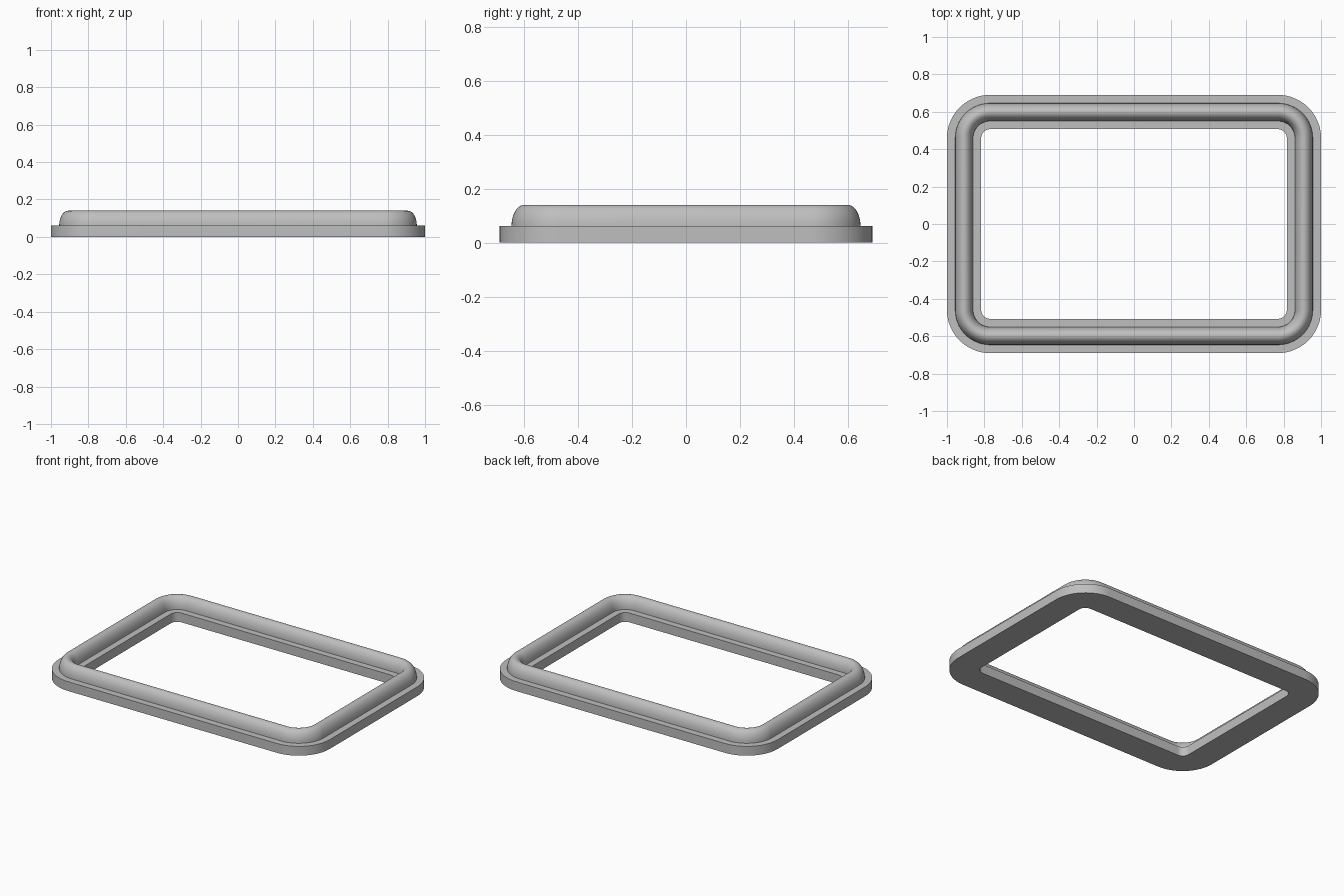
import bpy, bmesh, math

if "Cube" in bpy.data.objects:
    bpy.data.objects.remove(bpy.data.objects["Cube"])

HALF_X, HALF_Y, CORNER = 1.0, 0.69, 0.23   # outer outline
WIDTH, BASE_H, TOP = 0.183, 0.062, 0.14    # band width, flange and bead height
MID, BEAD_R = 0.092, 0.048                 # bead centre and half width
ARC, ROUND = 16, 20                        # steps per corner and over the bead

grey = bpy.data.materials.new("grey")
grey.diffuse_color = (0.52, 0.52, 0.52, 1)
grey.use_nodes = True
grey.node_tree.nodes["Principled BSDF"].inputs["Base Color"].default_value = grey.diffuse_color


def outline(inset):
    """Rounded rectangle moved inward by inset, keeping concentric corners."""
    r = CORNER - inset
    points = []
    for k, (sx, sy) in enumerate([(1, 1), (-1, 1), (-1, -1), (1, -1)]):
        for i in range(ARC + 1):
            a = math.pi / 2 * (k + i / ARC)
            points.append((sx * (HALF_X - CORNER) + r * math.cos(a),
                           sy * (HALF_Y - CORNER) + r * math.sin(a)))
    return points


# Cross-section as (inset, height): flat flange with a domed bead on top
profile = [(0, 0), (0, BASE_H)]
for i in range(ROUND + 1):
    a = math.pi * i / ROUND
    profile.append((MID - BEAD_R * math.cos(a),
                    BASE_H + (TOP - BASE_H) * math.sin(a)))
profile += [(WIDTH, BASE_H), (WIDTH, 0)]

# Sweep the cross-section around the frame
bm = bmesh.new()
rings = [[bm.verts.new((x, y, z)) for x, y in outline(inset)]
         for inset, z in profile]
n = len(rings[0])
for j, ring in enumerate(rings):
    nxt = rings[(j + 1) % len(rings)]
    for i in range(n):
        bm.faces.new((ring[i], ring[(i + 1) % n], nxt[(i + 1) % n], nxt[i]))
bmesh.ops.recalc_face_normals(bm, faces=bm.faces)

mesh = bpy.data.meshes.new("beaded_frame")
bm.to_mesh(mesh)
bm.free()
mesh.materials.append(grey)
frame = bpy.data.objects.new("beaded_frame", mesh)
bpy.context.collection.objects.link(frame)

# Smooth bead and corners, sharp flange edges
bpy.context.view_layer.objects.active = frame
frame.select_set(True)
bpy.ops.object.shade_smooth_by_angle(angle=math.radians(35))
